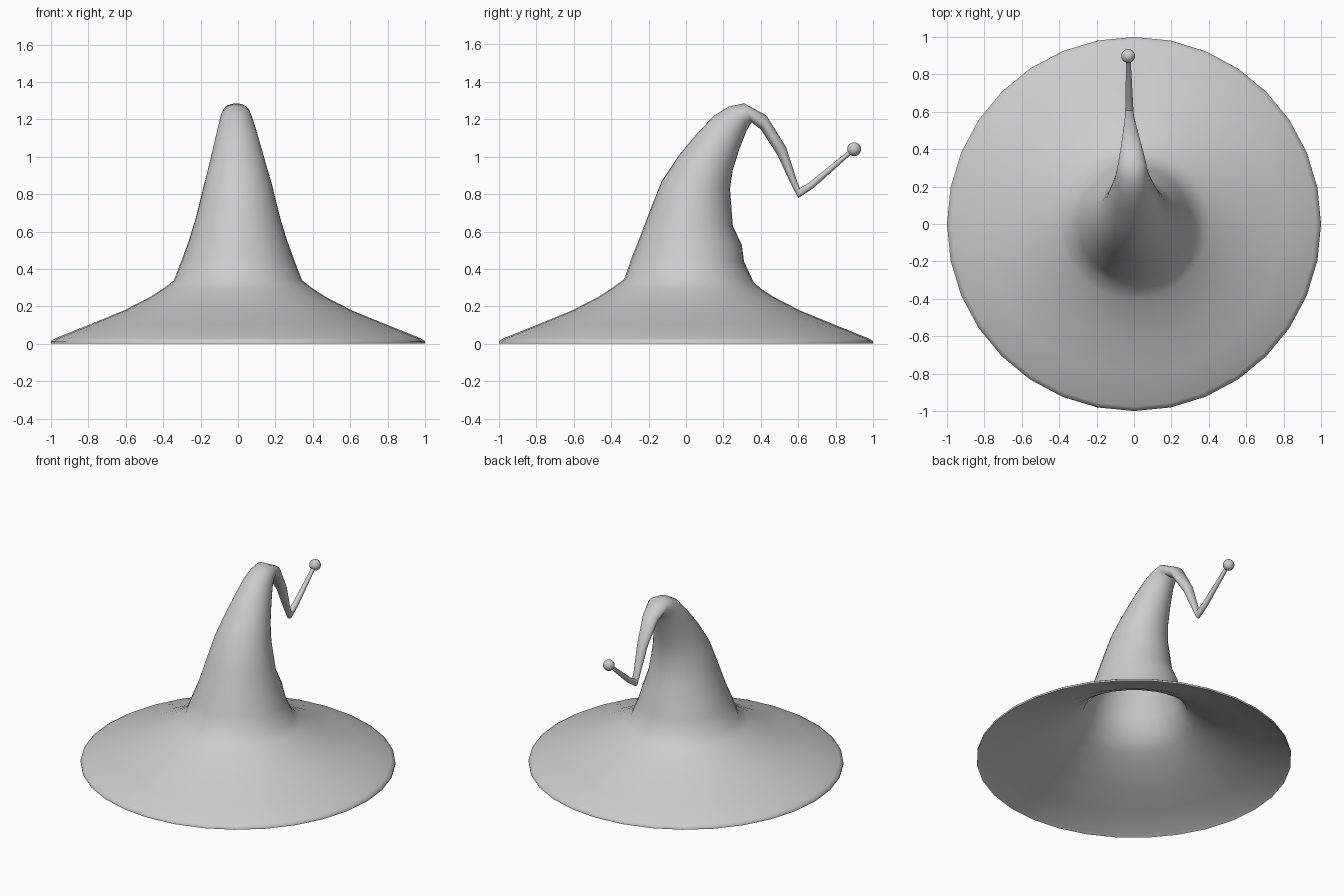
import bpy, bmesh, math
from mathutils import Vector

if "Cube" in bpy.data.objects:
    bpy.data.objects.remove(bpy.data.objects["Cube"])

SEG = 32
WALL = 0.013

# Each ring: front point (y, z), back point (y, z), half width in x, centre x
brim = [(1.0, 0.014), (0.975, 0.03), (0.80, 0.10), (0.61, 0.178), (0.47, 0.25), (0.40, 0.295)]
crown = [
    ((-0.33, 0.345), (0.36, 0.332), 0.343, 0),
    ((-0.29, 0.46), (0.31, 0.44), 0.30, 0),
    ((-0.25, 0.56), (0.298, 0.53), 0.265, 0),
    ((-0.19, 0.72), (0.25, 0.63), 0.225, 0),
    ((-0.13, 0.87), (0.235, 0.83), 0.182, 0),
    ((-0.04, 1.005), (0.25, 0.93), 0.15, -0.002),
    ((0.06, 1.125), (0.285, 1.04), 0.12, -0.005),
    ((0.15, 1.22), (0.32, 1.13), 0.095, -0.008),
]
tail = [
    ((0.23, 1.268), (0.338, 1.165), 0.082, -0.01),
    ((0.31, 1.285), (0.352, 1.183), 0.074, -0.01),
    ((0.43, 1.22), (0.40, 1.145), 0.056, -0.014),
    ((0.535, 1.05), (0.488, 1.01), 0.036, -0.02),
    ((0.59, 0.88), (0.56, 0.855), 0.024, -0.024),
    ((0.607, 0.832), (0.60, 0.779), 0.022, -0.025),
    ((0.655, 0.86), (0.68, 0.832), 0.020, -0.026),
    ((0.872, 1.035), (0.888, 1.018), 0.012, -0.03),
]


def ring(front, back, half, cx, shrink=0.0):
    a, b = Vector((0, *front)), Vector((0, *back))
    c, v = (a + b) / 2, (a - b) / 2
    c.x = cx
    v = v * (1 - shrink / v.length)
    pts = []
    for i in range(SEG):
        t = 2 * math.pi * i / SEG
        pts.append(c + v * math.cos(t) + Vector((half - shrink, 0, 0)) * math.sin(t))
    return pts


def finish(bm, name, angle):
    me = bpy.data.meshes.new(name)
    bm.to_mesh(me)
    bm.free()
    ob = bpy.data.objects.new(name, me)
    bpy.context.collection.objects.link(ob)
    bpy.ops.object.select_all(action='DESELECT')
    ob.select_set(True)
    bpy.context.view_layer.objects.active = ob
    bpy.ops.object.shade_smooth_by_angle(angle=math.radians(angle))
    return ob


# Hat: inner lining down to the rim, then outer skin up to the tail tip
inner = [ring((-r, z - WALL), (r, z - WALL), r, 0) for r, z in brim]
inner += [ring(*s, shrink=WALL) for s in crown]
outer = [ring((-r, z), (r, z), r, 0) for r, z in brim]
outer += [ring(*s) for s in crown + tail]
bm = bmesh.new()
loops = [[bm.verts.new(p) for p in r] for r in inner[::-1] + outer]
for lo, hi in zip(loops, loops[1:]):
    for i in range(SEG):
        j = (i + 1) % SEG
        bm.faces.new((lo[i], lo[j], hi[j], hi[i]))
bm.faces.new(loops[0][::-1])
bm.faces.new(loops[-1])
finish(bm, "hat", 60)

# Small ball on the end of the tail
bm = bmesh.new()
bmesh.ops.create_uvsphere(bm, u_segments=20, v_segments=12, radius=0.037)
bmesh.ops.translate(bm, verts=bm.verts, vec=(-0.031, 0.898, 1.04))
finish(bm, "tail_ball", 60)
